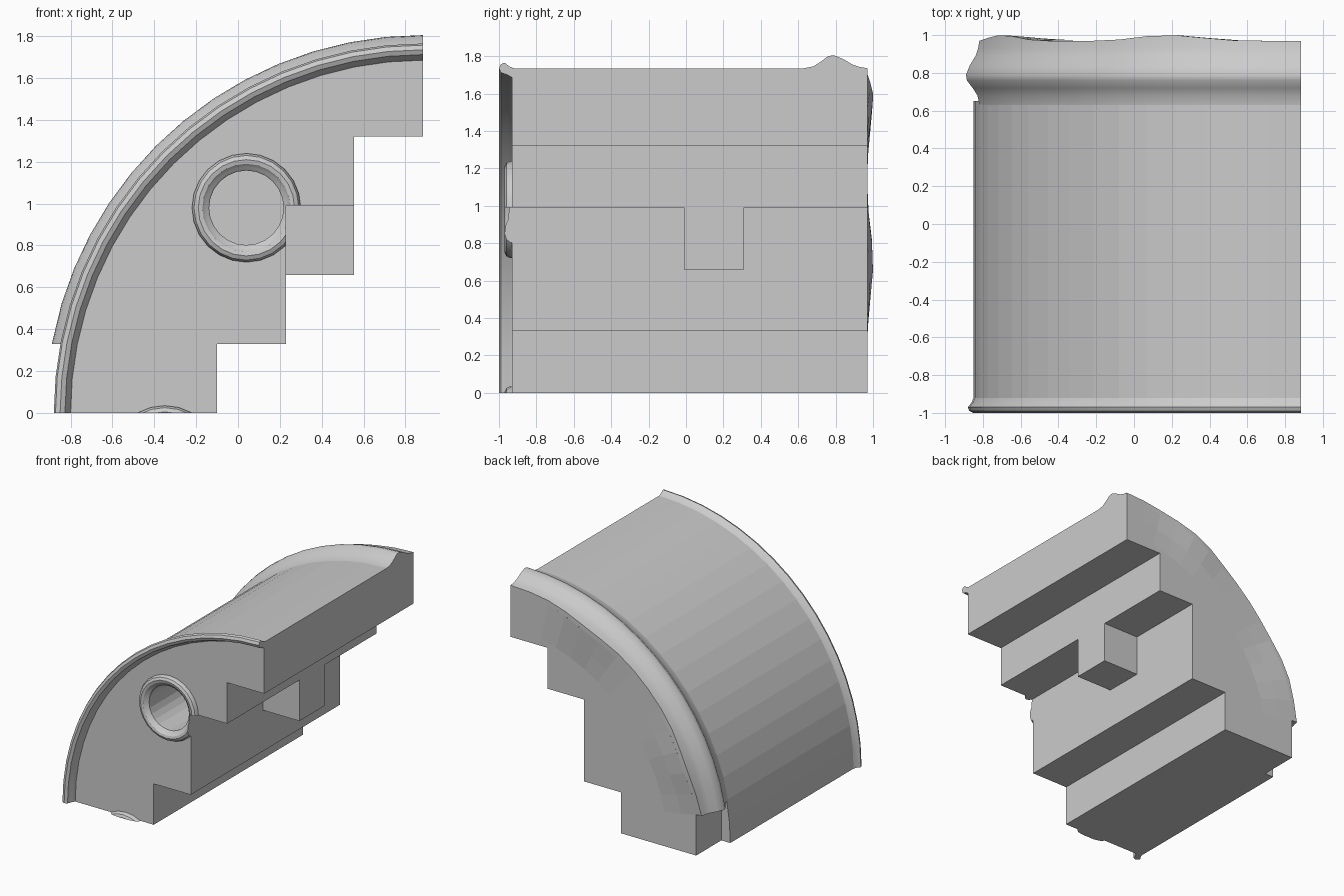
import bpy, bmesh
from math import sin, cos, pi, asin, radians

if "Cube" in bpy.data.objects:
    bpy.data.objects.remove(bpy.data.objects["Cube"])

CX = 0.885          # axis of the quarter-round wall (x), at z = 0
R = 1.735           # outer radius
SEG = 16
ARC = [i * pi / 2 / SEG for i in range(SEG + 1)]


def make(name, verts, faces):
    me = bpy.data.meshes.new(name)
    me.from_pydata(verts, [], faces)
    bm = bmesh.new()
    bm.from_mesh(me)
    bmesh.ops.recalc_face_normals(bm, faces=bm.faces)
    bm.to_mesh(me)
    bm.free()
    ob = bpy.data.objects.new(name, me)
    bpy.context.collection.objects.link(ob)
    return ob


def prism(name, outline, y0, y1):
    n = len(outline)
    verts = [(x, y, z) for y in (y0, y1) for x, z in outline]
    faces = [tuple(range(n)), tuple(range(2 * n - 1, n - 1, -1))]
    faces += [(i, (i + 1) % n, n + (i + 1) % n, n + i) for i in range(n)]
    return make(name, verts, faces)


def box(name, x0, x1, y0, y1, z0, z1):
    return prism(name, [(x0, z0), (x1, z0), (x1, z1), (x0, z1)], y0, y1)


def sweep(name, profile, cx, cz, angles, loop=False, floor=None, bulge=None):
    """Turn a closed (radius, y) profile about an axis along y."""
    n, m = len(profile), len(angles)
    verts = []
    for k, a in enumerate(angles):
        for r, y in profile:
            b = asin(floor / r) if floor and k == 0 else a
            if bulge and y > 0.96:
                y += bulge(b)
            verts.append((cx - r * cos(b), y, cz + r * sin(b)))
    faces = [(k * n + i, k * n + (i + 1) % n,
              (k + 1) % m * n + (i + 1) % n, (k + 1) % m * n + i)
             for k in range(m if loop else m - 1) for i in range(n)]
    if not loop:
        faces += [tuple(range(n)), tuple(range((m - 1) * n, m * n))]
    return make(name, verts, faces)


def cut(ob, cutter):
    mod = ob.modifiers.new("cut", 'BOOLEAN')
    mod.operation, mod.solver, mod.object = 'DIFFERENCE', 'EXACT', cutter
    bpy.context.view_layer.objects.active = ob
    bpy.ops.object.modifier_apply(modifier=mod.name)
    bpy.data.objects.remove(cutter)


def back_bulge(a):
    """Two shallow swellings along the rear edge."""
    total = 0
    for mid in (24, 66):
        d = (a - radians(mid)) / radians(14)
        if abs(d) < 1:
            total += 0.03 * cos(d * pi / 2) ** 2
    return total


# Quarter-round wall with stepped inner side
steps = [(CX, 1.32), (0.555, 1.32), (0.555, 0.99), (0.23, 0.99),
         (0.23, 0.33), (-0.10, 0.33), (-0.10, 0)]
arc = [(CX - R * cos(a), R * sin(a)) for a in ARC]
wall = prism("stepped_wall", arc + steps, -0.93, 0.97)
cut(wall, box("recess_cutter", -1.2, -0.77, 0.65, 1.2, -0.2, 0.33))

# Deep round socket in the front face
bpy.ops.mesh.primitive_cylinder_add(vertices=24, radius=0.18, depth=0.8,
                                    location=(0.04, -0.75, 0.98), rotation=(pi / 2, 0, 0))
cut(wall, bpy.context.object)

# Block tucked under one of the steps
box("step_block", 0.23, 0.555, -0.01, 0.31, 0.66, 0.99)

# Front edge moulding
sweep("front_moulding",
      [(1.735, -0.92), (1.745, -0.945), (1.765, -0.97), (1.757, -0.99), (1.735, -1.0),
       (1.712, -0.99), (1.70, -0.955), (1.685, -0.93), (1.685, -0.92)], CX, 0, ARC)

# Rear rib, starting above the recess
sweep("rear_rib",
      [(1.70, 0.63), (1.735, 0.63), (1.745, 0.68), (1.77, 0.72), (1.80, 0.76),
       (1.805, 0.79), (1.785, 0.84), (1.755, 0.89), (1.742, 0.93), (1.735, 0.97),
       (1.70, 0.97)],
      CX, 0, [a for a in ARC if a > 0.1], floor=0.33, bulge=back_bulge)

# Swollen patches of the rear face, fading inward
rows = ((1.70, 1.0), (1.55, 0.5), (1.40, 0.0))
angles = [a for a in ARC if a > 0.18]
verts = [(CX - r * cos(a), 0.9702 + f * back_bulge(a), r * sin(a))
         for a in angles for r, f in rows]
faces = [(k * 3 + i, k * 3 + i + 1, k * 3 + i + 4, k * 3 + i + 3)
         for k in range(len(angles) - 1) for i in range(2)]
patch = make("rear_swelling", verts, faces)
if patch.data.polygons[0].normal.y < 0:
    patch.data.flip_normals()

# Rounded rings around the sockets, trimmed where the wall ends
ring = [(0.26, -0.92), (0.26, -0.94), (0.25, -0.96), (0.23, -0.97), (0.21, -0.965),
        (0.197, -0.95), (0.187, -0.945), (0.178, -0.935), (0.178, -0.92)]
full = [i * 2 * pi / 24 for i in range(24)]
socket_ring = sweep("socket_ring", ring, 0.04, 0.98, full, loop=True)
cut(socket_ring, box("ring_cutter", 0.23, 0.6, -1.2, -0.5, 0.5, 0.99))
lower_ring = sweep("lower_socket_ring", ring, -0.35, -0.225, full, loop=True)
cut(lower_ring, box("floor_cutter", -1, 0.4, -1.2, -0.5, -1, 0))

# Soft shading on the mouldings only
for ob in bpy.context.scene.objects:
    ob.select_set(ob.name in ("front_moulding", "rear_rib", "socket_ring", "lower_socket_ring"))
bpy.context.view_layer.objects.active = socket_ring
bpy.ops.object.shade_smooth_by_angle(angle=radians(35))
